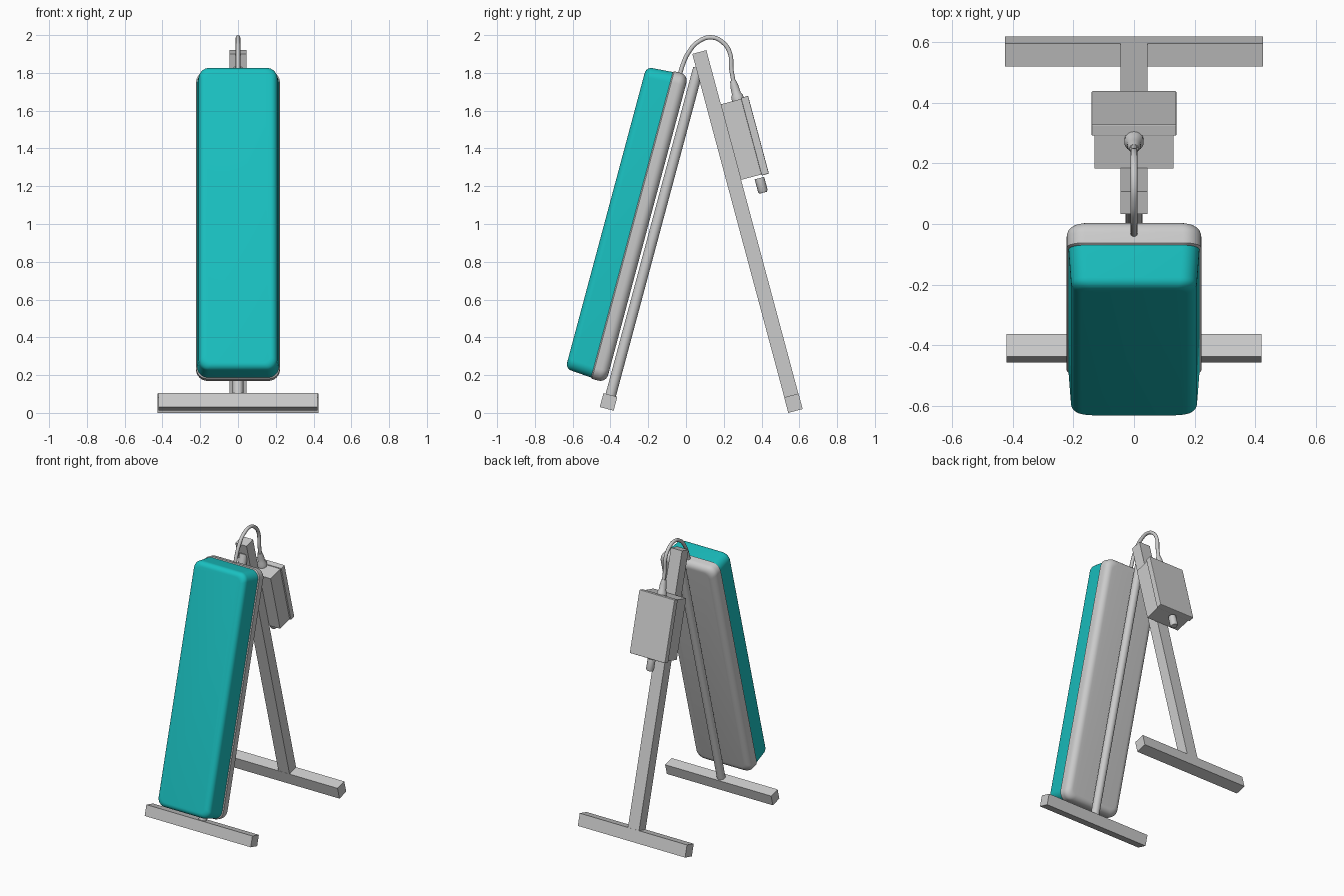
import bpy, bmesh
from math import radians, sin, cos, pi

if "Cube" in bpy.data.objects:
    bpy.data.objects.remove(bpy.data.objects["Cube"])

FRONT, REAR = radians(-15), radians(15)   # lean of the two halves of the A-frame


def finish(name, bm, lean):
    bmesh.ops.recalc_face_normals(bm, faces=bm.faces)
    mesh = bpy.data.meshes.new(name)
    bm.to_mesh(mesh)
    bm.free()
    ob = bpy.data.objects.new(name, mesh)
    bpy.context.collection.objects.link(ob)
    ob.rotation_euler.x = lean
    return ob


def smooth(ob, angle=40):
    bpy.ops.object.select_all(action='DESELECT')
    bpy.context.view_layer.objects.active = ob
    ob.select_set(True)
    bpy.ops.object.shade_smooth_by_angle(angle=radians(angle))


def loft(name, rings, lean):
    """Skin a stack of equal-length point rings and cap both ends."""
    bm = bmesh.new()
    loops = [[bm.verts.new(p) for p in ring] for ring in rings]
    n = len(loops[0])
    for a, b in zip(loops, loops[1:]):
        for i in range(n):
            j = (i + 1) % n
            bm.faces.new((a[i], a[j], b[j], b[i]))
    bm.faces.new(loops[0])
    bm.faces.new(loops[-1])
    ob = finish(name, bm, lean)
    smooth(ob)
    return ob


def box(name, x, y0, y1, z0, z1, lean, bevel=0.0):
    bm = bmesh.new()
    bmesh.ops.create_cube(bm, size=1)
    for v in bm.verts:
        v.co = (2 * x * v.co.x, (y0 + y1) / 2 + v.co.y * (y1 - y0),
                (z0 + z1) / 2 + v.co.z * (z1 - z0))
    if bevel:
        bmesh.ops.bevel(bm, geom=bm.edges[:], offset=bevel, segments=2,
                        profile=0.5, affect='EDGES')
    return finish(name, bm, lean)


def turned(name, y, profile, lean, sides=24):
    """Round part along local z from (radius, z) pairs."""
    rings = [[(r * cos(2 * pi * i / sides), y + r * sin(2 * pi * i / sides), z)
              for i in range(sides)] for r, z in profile]
    return loft(name, rings, lean)


def slab_ring(y, inset, half_w=0.222, z0=0.045, z1=1.731, radius=0.06, steps=8):
    """Rounded rectangle in the local xz plane."""
    r = max(radius - inset * 0.4, 0.02)
    w, lo, hi = half_w - inset, z0 + inset, z1 - inset
    pts = []
    for k, (cx, cz) in enumerate([(w - r, hi - r), (r - w, hi - r),
                                  (r - w, lo + r), (w - r, lo + r)]):
        for i in range(steps + 1):
            a = pi / 2 * (k + i / steps)
            pts.append((cx + r * cos(a), y, cz + r * sin(a)))
    return pts


def quarter(y, inset, ry, ri, steps=6):
    """Rounded rim: from full size at y to a face at y + ry, inset grown by ri."""
    return [(y + ry * sin(pi / 2 * i / steps), inset + ri * (1 - cos(pi / 2 * i / steps)))
            for i in range(steps + 1)]


# Padded front cushion, tapering towards the face
cushion = loft('front_cushion', [slab_ring(y, s) for y, s in
               [(-0.53, 0.010), (-0.534, 0.006)] + quarter(-0.642, 0.014, -0.035, 0.035)], FRONT)
teal = bpy.data.materials.new('teal')
teal.diffuse_color = (0.01, 0.53, 0.53, 1)
teal.use_nodes = True
teal.node_tree.nodes["Principled BSDF"].inputs["Base Color"].default_value = teal.diffuse_color
cushion.data.materials.append(teal)

# Grey backing shell with a rounded rear rim
loft('backing_shell', [slab_ring(y, s) for y, s in
     [(-0.534, 0.006), (-0.528, 0.0)] + quarter(-0.492, 0.0, 0.042, 0.042)], FRONT)

# Front pole and foot bar
turned('front_pole', -0.409, [(0.028, -0.03), (0.028, 1.78)], FRONT)
box('front_foot', 0.42, -0.449, -0.373, -0.088, -0.012, FRONT)

# Rear leg and foot bar
box('rear_leg', 0.044, 0.524, 0.601, -0.1, 1.827, REAR)
box('rear_foot', 0.425, 0.523, 0.602, -0.14, -0.055, REAR)

# Control box with a slightly wider lid
box('control_box', 0.13, 0.60, 0.715, 1.116, 1.53, REAR)
box('control_box_lid', 0.14, 0.712, 0.752, 1.11, 1.536, REAR, 0.004)

# Cable fittings above and below the control box
turned('cable_plug', 0.695, [(0.032, 1.52), (0.032, 1.55), (0.024, 1.565),
                             (0.022, 1.60), (0.015, 1.635)], REAR)
turned('lower_gland', 0.697, [(0.026, 1.10), (0.026, 1.03), (0.020, 1.02)], REAR)

# Cable looping over the top from the shell to the control box
curve = bpy.data.curves.new('cable', 'CURVE')
curve.dimensions = '3D'
curve.bevel_depth = 0.012
curve.bevel_resolution = 3
curve.use_fill_caps = True
path = [(-0.04, 1.76), (-0.018, 1.84), (0.016, 1.912), (0.065, 1.965), (0.135, 1.988),
        (0.2, 1.957), (0.234, 1.9), (0.24, 1.82), (0.254, 1.74)]
spline = curve.splines.new('BEZIER')
spline.bezier_points.add(len(path) - 1)
spline.resolution_u = 6
for p, (y, z) in zip(spline.bezier_points, path):
    p.co = (0, y, z)
    p.handle_left_type = p.handle_right_type = 'AUTO'
cable = bpy.data.objects.new('cable', curve)
bpy.context.collection.objects.link(cable)
